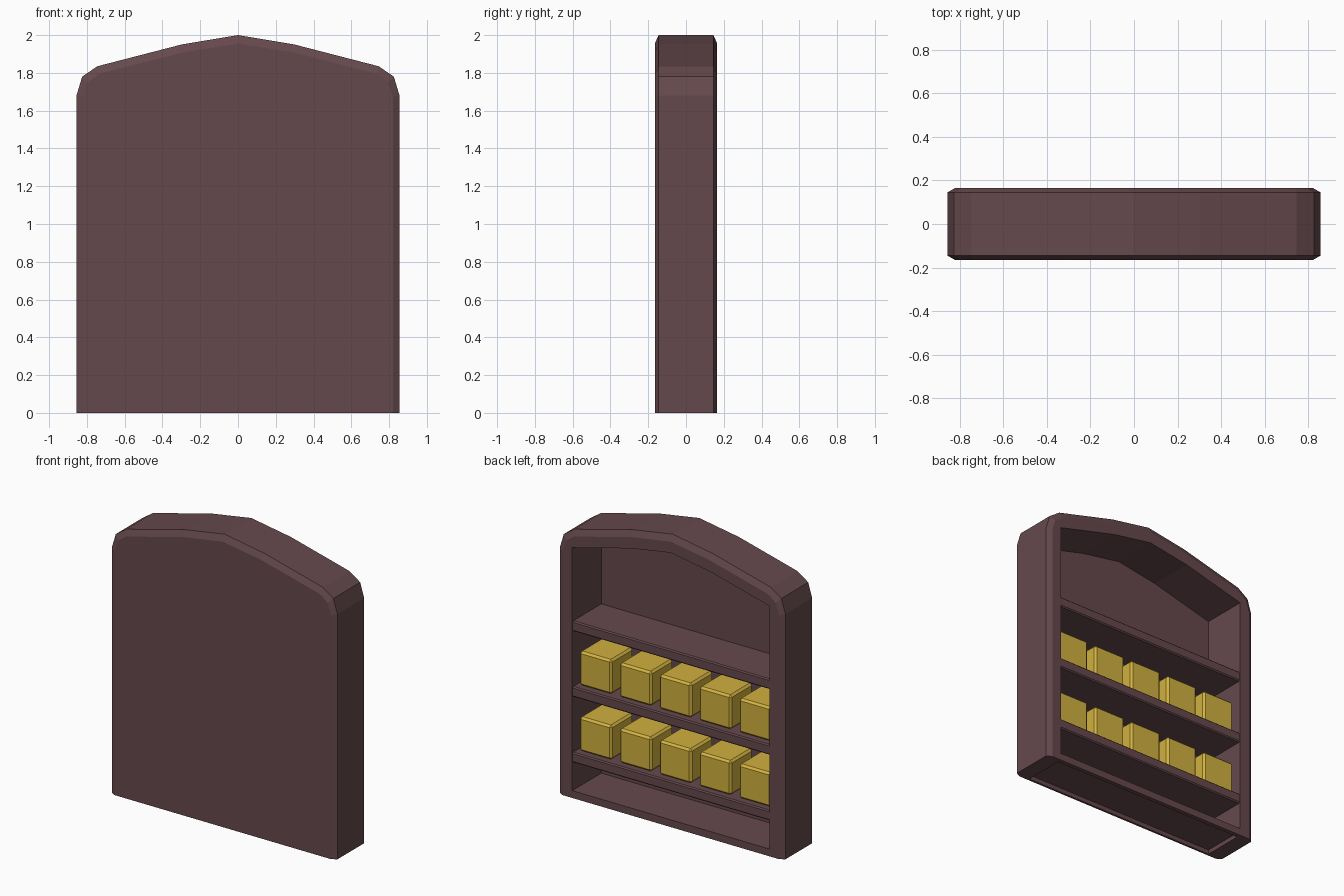
import bpy, bmesh

if "Cube" in bpy.data.objects:
    bpy.data.objects.remove(bpy.data.objects["Cube"])


def material(name, color):
    m = bpy.data.materials.new(name)
    m.diffuse_color = (*color, 1)
    m.use_nodes = True
    m.node_tree.nodes["Principled BSDF"].inputs["Base Color"].default_value = m.diffuse_color
    return m


WOOD = material("dark plum wood", (0.13, 0.066, 0.073))
GOLD = material("mustard yellow", (0.64, 0.44, 0.05))


def finish(bm, name, mat):
    bmesh.ops.recalc_face_normals(bm, faces=bm.faces)
    me = bpy.data.meshes.new(name)
    bm.to_mesh(me)
    bm.free()
    me.materials.append(mat)
    ob = bpy.data.objects.new(name, me)
    bpy.context.collection.objects.link(ob)
    return ob


def loft(name, rings, mat):
    """Rings are (y, right half of an x/z outline from base up to apex)."""
    bm = bmesh.new()
    loops = []
    for y, half in rings:
        full = half + [(-x, z) for x, z in reversed(half) if x > 0]
        loops.append([bm.verts.new((x, y, z)) for x, z in full])
    n = len(loops[0])
    for a, b in zip(loops, loops[1:]):
        for i in range(n):
            j = (i + 1) % n
            bm.faces.new((a[i], a[j], b[j], b[i]))
    bm.faces.new(loops[0])
    bm.faces.new(loops[-1])
    return finish(bm, name, mat)


def box(name, x0, x1, y0, y1, z0, z1, mat, bevel=0.0):
    bm = bmesh.new()
    bmesh.ops.create_cube(bm, size=1)
    for v in bm.verts:
        v.co = ((x0 + x1) / 2 + v.co.x * (x1 - x0),
                (y0 + y1) / 2 + v.co.y * (y1 - y0),
                (z0 + z1) / 2 + v.co.z * (z1 - z0))
    if bevel:
        bmesh.ops.bevel(bm, geom=bm.edges[:], offset=bevel, segments=1,
                        affect='EDGES')
    return finish(bm, name, mat)


def cut(ob, cutter):
    m = ob.modifiers.new("cut", 'BOOLEAN')
    m.operation = 'DIFFERENCE'
    m.solver = 'EXACT'
    m.object = cutter
    bpy.context.view_layer.objects.active = ob
    bpy.ops.object.modifier_apply(modifier=m.name)
    bpy.data.objects.remove(cutter)


# arched cabinet with chamfered front and back rims
outer = [(0.855, 0), (0.855, 1.68), (0.825, 1.78), (0.745, 1.835), (0.30, 1.95), (0, 2.0)]
rim = [(0.82, 0), (0.82, 1.67), (0.795, 1.75), (0.735, 1.795), (0.295, 1.908), (0, 1.956)]
cabinet = loft("cabinet", [(-0.165, rim), (-0.145, outer), (0.145, outer), (0.165, rim)], WOOD)

# arched opening at the back, and the hollow under the floor
opening = [(0.747, 0.05), (0.747, 1.715), (0.30, 1.83), (0, 1.88)]
cut(cabinet, loft("opening_cutter", [(-0.15, opening), (0.3, opening)], WOOD))
cut(cabinet, box("base_cutter", -0.747, 0.747, -0.15, 0.135, -0.1, 0.03, WOOD))

# three shelves, the lower two holding rows of five boxes
for s, top in enumerate((0.31, 0.76, 1.21)):
    box(f"shelf_{s + 1}", -0.755, 0.755, -0.158, 0.16, top - 0.07, top, WOOD, 0.008)
    if s < 2:
        for i in range(5):
            x = (i - 2) * 0.302
            box(f"box_{s + 1}_{i + 1}", x - 0.122, x + 0.122, -0.12, 0.12,
                top, top + 0.235, GOLD, 0.014)
